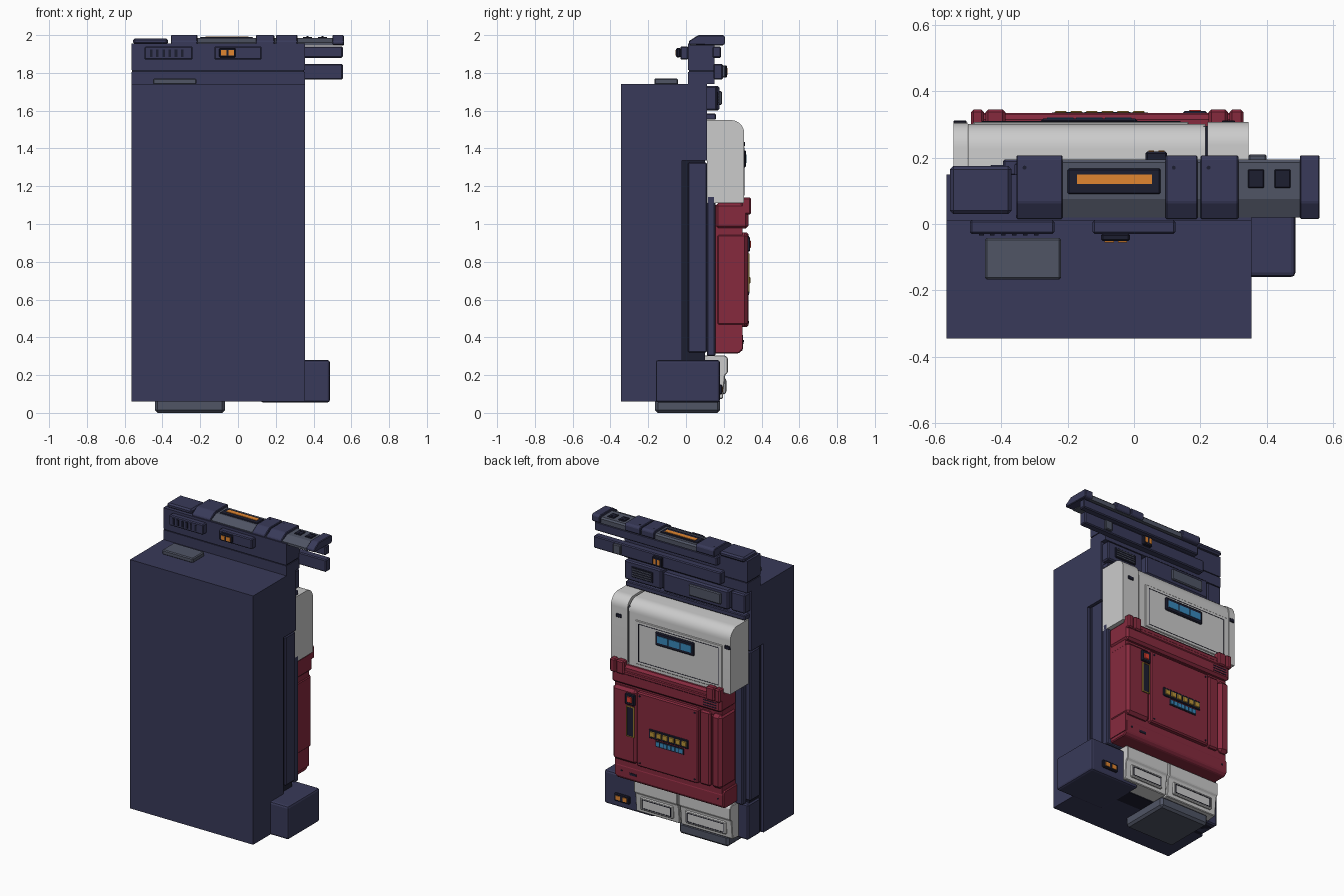
import bpy, bmesh
from mathutils import Matrix

def mat(name, r, g, b):
    m = bpy.data.materials.new(name)
    m.diffuse_color = (r, g, b, 1)
    return m

NAVY = mat("navy", 0.04, 0.042, 0.1)
DARK = mat("dark", 0.012, 0.013, 0.03)
SLATE = mat("slate", 0.08, 0.09, 0.13)
RED = mat("red", 0.24, 0.023, 0.048)
WHITE = mat("white", 0.55, 0.55, 0.55)
ORANGE = mat("orange", 0.75, 0.24, 0.03)
BLUE = mat("blue", 0.04, 0.25, 0.5)
YELLOW = mat("yellow", 0.5, 0.3, 0.04)
BRIGHT = mat("bright_red", 0.7, 0.05, 0.03)

def finish(name, bm, m, bev=0, seg=1):
    bmesh.ops.recalc_face_normals(bm, faces=bm.faces)
    if bev:
        bmesh.ops.bevel(bm, geom=bm.edges[:], offset=bev, segments=seg, profile=0.5,
                        affect='EDGES', clamp_overlap=True)
    me = bpy.data.meshes.new(name)
    bm.to_mesh(me)
    bm.free()
    me.materials.append(m)
    ob = bpy.data.objects.new(name, me)
    bpy.context.collection.objects.link(ob)
    return ob

def box(name, x0, x1, y0, y1, z0, z1, m=NAVY, bev=0, seg=1):
    bm = bmesh.new()
    bmesh.ops.create_cube(bm, size=1)
    for v in bm.verts:
        v.co = (x0 + (v.co.x + .5) * (x1 - x0), y0 + (v.co.y + .5) * (y1 - y0),
                z0 + (v.co.z + .5) * (z1 - z0))
    return finish(name, bm, m, bev, seg)

def prism(name, pts, x0, x1, m=NAVY, bev=0):
    # (y, z) profile swept along x
    bm = bmesh.new()
    f = bm.faces.new([bm.verts.new((x0, y, z)) for y, z in pts])
    r = bmesh.ops.extrude_face_region(bm, geom=[f])
    bmesh.ops.translate(bm, vec=(x1 - x0, 0, 0),
                        verts=[g for g in r["geom"] if isinstance(g, bmesh.types.BMVert)])
    return finish(name, bm, m, bev)

def screw(name, x, y, z, axis='Y', r=0.006):
    bm = bmesh.new()
    rot = Matrix.Rotation(1.5708, 4, 'X') if axis == 'Y' else Matrix()
    bmesh.ops.create_cone(bm, cap_ends=True, segments=10, radius1=r, radius2=r, depth=0.006,
                          matrix=Matrix.Translation((x, y, z)) @ rot)
    finish(name, bm, DARK)

def frame(name, x0, x1, z0, z1, y, m, w=0.005):
    # thin outline on a back-facing surface
    for i, (a, b, c, d) in enumerate([(x0, x1, z0, z0 + w), (x0, x1, z1 - w, z1),
                                      (x0, x0 + w, z0 + w, z1 - w), (x1 - w, x1, z0 + w, z1 - w)]):
        box(f"{name}_{i}", a, b, y - 0.004, y + 0.002, c, d, m)

# main casing and back core
box("front_casing", -.565, .355, -.345, -.02, .06, 1.74)
box("upper_core", -.565, .355, -.02, .11, 1.335, 1.74)
box("lower_core", -.545, .335, -.02, .1, .06, 1.335, DARK)
box("side_panels", -.56, .35, .01, .112, .32, 1.325, NAVY, .006)
box("back_plate", -.53, .345, .11, .155, .3, 1.15, NAVY, .006)
box("left_skirt", -.555, -.44, .0, .13, .06, .3, NAVY, .008)
box("casing_top_plate", -.45, -.22, -.168, -.042, 1.738, 1.77, SLATE, .006)

# upper wall
box("wall_lower", -.565, .355, .01, .15, 1.74, 1.806)
box("wall_groove", -.56, .35, .015, .145, 1.806, 1.814, DARK)
box("wall_upper", -.565, .355, .01, .15, 1.814, 1.955)
box("lower_rail", -.395, .555, .145, .195, 1.765, 1.848, NAVY, .006)
box("upper_rail", -.36, .555, .14, .185, 1.88, 1.94, NAVY, .006)
box("rail_clip", .345, .4, .19, .21, 1.775, 1.84, SLATE, .005)
box("rail_socket", .035, .1, .19, .218, 1.775, 1.84, DARK, .005)
for i, x in enumerate((.052, .083)):
    box(f"rail_socket_light_{i}", x - .009, x + .009, .215, .221, 1.79, 1.825, ORANGE)

# front of wall: vent plate and console
box("vent_plate", -.495, -.24, -.03, .012, 1.87, 1.94, NAVY, .006)
for i in range(6):
    x = -.46 + i * .033
    box(f"vent_slot_{i}", x - .007, x + .007, -.034, -.028, 1.885, 1.925, DARK)
box("console", -.125, .125, -.03, .012, 1.87, 1.94, NAVY, .006)
box("console_socket", -.1, -.012, -.052, -.028, 1.882, 1.932, DARK, .006)
for i, x in enumerate((-.075, -.035)):
    box(f"console_light_{i}", x - .014, x + .014, -.056, -.05, 1.893, 1.921, ORANGE)

# top rail with clamps
box("top_left_cover", -.555, -.37, .03, .175, 1.95, 1.983, NAVY, .01)
RAIL = [(.02, 1.945), (.02, 1.96), (.075, 1.985), (.185, 1.985), (.195, 1.975), (.195, 1.945)]
CAP = [(.015, 1.95), (.015, 1.968), (.065, 2), (.197, 2), (.207, 1.99), (.207, 1.955), (.195, 1.945)]
prism("top_rail", RAIL, -.22, .32, SLATE)
prism("top_rail_end", RAIL, .315, .505, SLATE)
for i, (a, b) in enumerate([(-.355, -.215), (.095, .192), (.2, .315), (.5, .56)]):
    prism(f"rail_clamp_{i}", CAP, a, b, NAVY, .004)
    if i < 3:
        screw(f"clamp_screw_{i}", a + .025, .17, 2.0 - .002, 'Z')
box("light_bar_frame", -.2, .08, .09, .167, 1.975, 1.99, DARK, .004)
box("light_bar", -.172, .055, .12, .15, 1.985, 1.993, ORANGE)
for i, x in enumerate((.368, .448)):
    box(f"rail_button_{i}", x - .024, x + .024, .108, .165, 1.98, 1.991, DARK, .003)
    for k in (.122, .15):
        screw(f"rail_button_dot_{i}", x, k, 1.991, 'Z', .005)

# equipment bay between wall and white cover
box("bay_left", .07, .345, .1, .165, 1.6, 1.73, NAVY, .008)
box("bay_vent", .13, .29, .16, .17, 1.63, 1.7, DARK, .003)
for i in range(4):
    box(f"bay_vent_fin_{i}", .14, .28, .165, .174, 1.64 + i * .015, 1.646 + i * .015, SLATE)
box("bay_right", -.44, .05, .1, .178, 1.6, 1.73, NAVY, .01)
box("bay_hatch", -.39, -.15, .17, .19, 1.63, 1.705, SLATE, .006)
box("bay_end", -.555, -.45, .1, .165, 1.6, 1.73, NAVY, .008)
box("bay_shelf", -.55, .34, .1, .158, 1.552, 1.585, NAVY, .005)

# white upper cover with rounded top edge
def cover(name, x0, x1, y1, z1, r):
    bm = bmesh.new()
    bmesh.ops.create_cube(bm, size=1)
    for v in bm.verts:
        v.co = (x0 if v.co.x < 0 else x1, .11 if v.co.y < 0 else y1, 1.11 if v.co.z < 0 else z1)
    e = [e for e in bm.edges if all(v.co.y > .2 and v.co.z > 1.3 for v in e.verts)]
    bmesh.ops.bevel(bm, geom=e, offset=r, segments=8, profile=.5, affect='EDGES')
    ob = finish(name, bm, WHITE)
    for p in ob.data.polygons:
        p.use_smooth = abs(p.normal.x) < .5
    ob.data.set_sharp_from_angle(angle=.6)

cover("white_cover", -.5, .215, .302, 1.542, .075)
cover("white_cover_right", .222, .345, .308, 1.55, .07)
cover("white_cover_left", -.545, -.502, .306, 1.545, .075)
box("white_cover_seam", .21, .226, .12, .295, 1.12, 1.5, DARK)
box("white_front_plate", -.485, .165, .295, .308, 1.13, 1.425, WHITE, .004)
frame("white_plate_line", -.46, .14, 1.15, 1.405, .308, DARK, .003)
box("display_frame", -.28, .01, .3, .318, 1.3, 1.39, DARK, .006)
for i in range(3):
    x = -.262 + i * .087
    box(f"display_cell_{i}", x, x + .08, .314, .321, 1.322, 1.368, BLUE)
for i, x in enumerate((.285, -.525)):
    box(f"cover_catch_{i}", x - .02, x + .02, .295, .312, 1.41, 1.435, DARK, .003)

# red pack
box("red_core", -.48, .32, .15, .3, .34, 1.1, RED)
box("red_top_band", -.49, .33, .155, .33, .975, 1.11, RED, .015)
box("red_top_lip", -.48, .32, .2, .335, 1.05, 1.075, RED, .005)
for i, (a, b) in enumerate([(-.492, -.452), (-.448, -.388), (.225, .283), (.288, .33)]):
    box(f"red_latch_{i}", a, b, .29, .345, 1.05, 1.14, RED, .008)
for i in range(3):
    box(f"red_band_slot_{i}", -.46, -.36, .327, .332, 1.0 + i * .017, 1.006 + i * .017, DARK)
box("red_left_block", .145, .325, .155, .328, .455, .955, RED, .018)
box("red_right_block", -.49, -.41, .155, .328, .455, .955, RED, .02)
box("red_right_strip", -.405, -.325, .155, .322, .455, .955, RED, .01)
box("red_centre_plate", -.32, .14, .155, .33, .455, .955, RED, .008)
for x in (-.295, .115):
    for z in (.48, .93):
        screw("plate_screw", x, .331, z)
prism("red_lower_band", [(.11, .33), (.15, .315), (.28, .315), (.302, .335), (.302, .415),
                         (.285, .435), (.15, .435), (.11, .42)], -.49, .315, RED, .006)
for x in (-.45, .27):
    screw("band_screw", x, .303, .38)
box("band_slot", .16, .21, .298, .305, .365, .38, DARK)

# button rows and switch on the red pack
box("button_tray", -.25, .045, .325, .336, .672, .732, DARK, .004)
for i in range(6):
    x = -.239 + i * .047
    box(f"yellow_button_{i}", x, x + .036, .332, .341, .685, .72, YELLOW, .003)
box("blue_strip_tray", -.215, -.005, .325, .334, .625, .665, DARK)
for i in range(7):
    x = -.208 + i * .029
    box(f"blue_tab_{i}", x, x + .023, .331, .337, .633, .66, BLUE)
box("switch_housing", .148, .22, .32, .34, .855, .93, DARK, .005)
box("switch_button", .165, .204, .335, .344, .872, .913, BRIGHT, .004)
box("switch_slot", .158, .21, .32, .333, .64, .845, DARK)
frame("switch_slot_trim", .155, .213, .64, .845, .334, YELLOW, .005)

# white lower bins
BIN = [(.05, .305), (.205, .305), (.222, .29), (.222, .215), (.207, .2), (.195, .075), (.05, .06)]
for n, (a, b) in {"left": (-.485, -.1), "right": (-.09, .235)}.items():
    prism(f"{n}_bin", BIN, a, b, WHITE, .004)
    box(f"{n}_bin_door", a + .04, b - .04, .18, .212, .1, .185, WHITE, .006)
    frame(f"{n}_bin_line", a + .055, b - .055, .112, .172, .213, DARK, .003)

# lower right pod and foot
box("side_pod", .12, .487, -.16, .18, .055, .28, NAVY, .014, 2)
box("pod_socket", .29, .405, .17, .192, .098, .15, DARK, .005)
for i, x in enumerate((.322, .373)):
    box(f"pod_light_{i}", x - .016, x + .016, .188, .196, .11, .137, ORANGE)
box("foot", -.44, -.07, -.163, .18, 0, .075, SLATE, .014)
